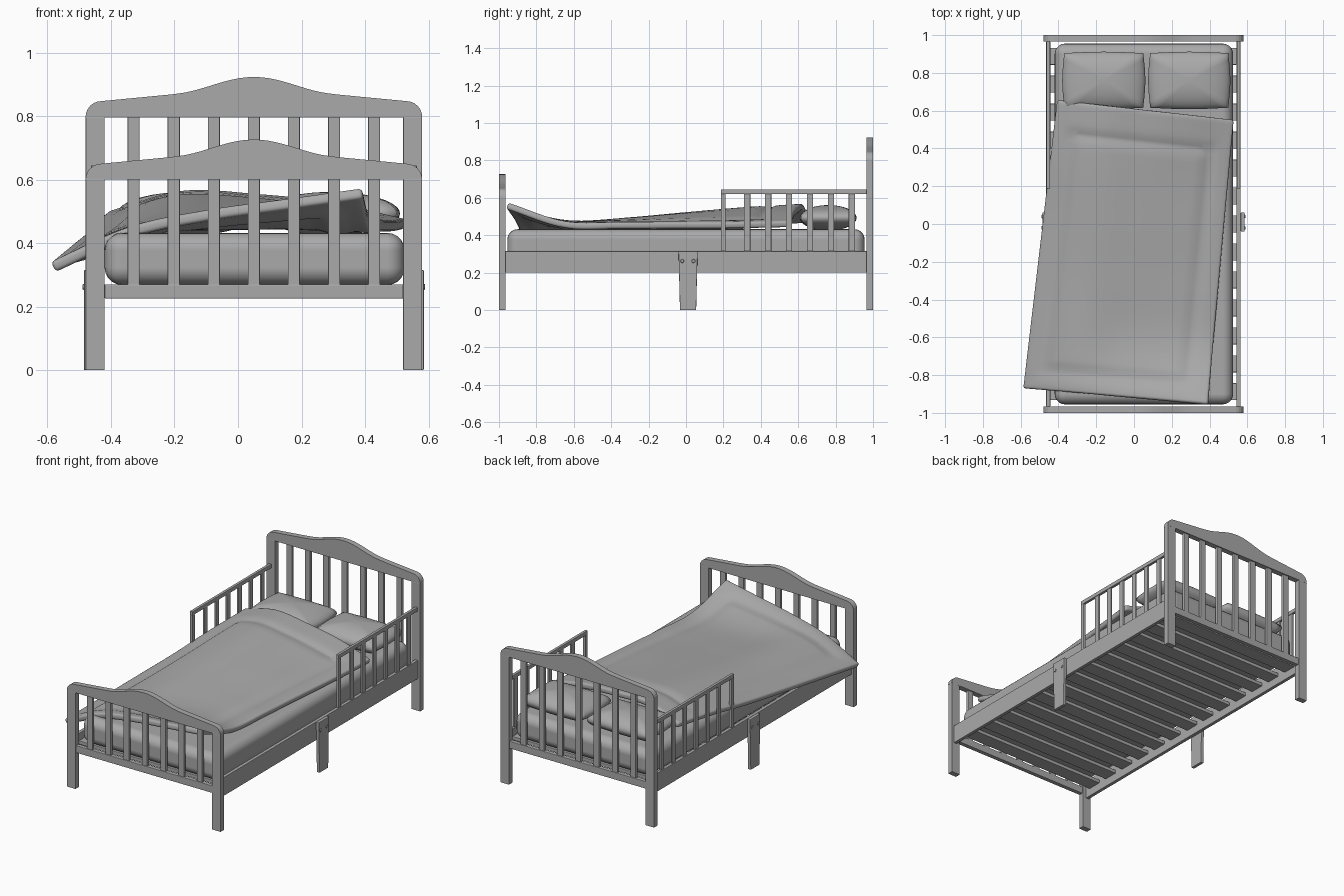
import bpy, bmesh, math

cube = bpy.data.objects.get("Cube")
if cube:
    bpy.data.objects.remove(cube, do_unlink=True)

grey = bpy.data.materials.new("grey")
grey.use_nodes = True
COL = (0.4, 0.4, 0.4, 1)
grey.diffuse_color = COL
grey.node_tree.nodes["Principled BSDF"].inputs["Base Color"].default_value = COL

CX = 0.05      # middle line of the bed frame
HALF = 0.53    # half width of the frame


def make(name, bm, smooth=False):
    bmesh.ops.recalc_face_normals(bm, faces=bm.faces)
    me = bpy.data.meshes.new(name)
    bm.to_mesh(me)
    bm.free()
    me.materials.append(grey)
    for p in me.polygons:
        p.use_smooth = smooth
    ob = bpy.data.objects.new(name, me)
    bpy.context.scene.collection.objects.link(ob)
    return ob


def bevel(ob, width, segments=2):
    m = ob.modifiers.new("bevel", "BEVEL")
    m.width, m.segments = width, segments
    m.limit_method = "ANGLE"
    return m


def box(name, x, y, z, edge=0.003, smooth=False, segments=2):
    """Box from (min, max) pairs."""
    bm = bmesh.new()
    bmesh.ops.create_cube(bm, size=1)
    for v in bm.verts:
        v.co = [(r[0] + r[1]) / 2 + c * (r[1] - r[0]) for c, r in zip(v.co, (x, y, z))]
    ob = make(name, bm, smooth)
    if edge:
        bevel(ob, edge, segments).harden_normals = smooth
    return ob


def across(side, a, b):
    """x range at distances a..b from the middle line, on one side."""
    return sorted((CX + side * a, CX + side * b))


# Head and foot boards
def end_board(name, y0, y1, under, shoulder):
    pts = [(-HALF, under), (HALF, under)]
    r = 0.05
    for i in range(7):      # rounded shoulder
        a = math.pi / 2 * i / 6
        pts.append((HALF - r + r * math.cos(a), shoulder - r + r * math.sin(a)))
    n = 40
    for i in range(1, n):   # arched crest
        x = (HALF - r) * (1 - 2 * i / n)
        d = abs(x)
        z = shoulder + 0.022 * min(1, (HALF - r - d) / 0.23)
        if d < 0.27:
            z += 0.027 * (1 + math.cos(math.pi * d / 0.27))
        pts.append((x, z))
    for i in range(6, -1, -1):
        a = math.pi / 2 * i / 6
        pts.append((-HALF + r - r * math.cos(a), shoulder - r + r * math.sin(a)))
    bm = bmesh.new()
    face = bm.faces.new([bm.verts.new((CX + x, y0, z)) for x, z in pts])
    ext = bmesh.ops.extrude_face_region(bm, geom=[face])["geom"]
    bmesh.ops.translate(bm, vec=(0, y1 - y0, 0),
                        verts=[g for g in ext if isinstance(g, bmesh.types.BMVert)])
    make(name + "_crest", bm)
    for side, label in ((-1, "right"), (1, "left")):
        box(f"{name}_{label}_post", across(side, 0.47, HALF), (y0, y1), (0, under + 0.001), 0.002)
    box(name + "_lower_rail", (CX - 0.47, CX + 0.47), (y0 + 0.004, y1 - 0.004), (0.225, 0.27))
    for i in range(-3, 4):
        x = CX + i * 0.1262
        box(f"{name}_slat", (x - 0.019, x + 0.019), (y0 + 0.008, y1 - 0.008), (0.265, under + 0.005))


end_board("headboard", 0.965, 1.0, 0.795, 0.847)
end_board("footboard", -1.0, -0.965, 0.6, 0.65)

# Side rails, guard rails and centre legs
for side, label in ((-1, "right"), (1, "left")):
    box(label + "_side_rail", across(side, 0.493, 0.515), (-0.966, 0.966), (0.2, 0.315))
    guard = across(side, 0.495, 0.513)
    box(label + "_guard_top", guard, (0.187, 0.966), (0.62, 0.645))
    box(label + "_guard_post", guard, (0.187, 0.212), (0.314, 0.622))
    for i in range(6):
        y = 0.31 + i * 0.112
        box(label + "_guard_slat", across(side, 0.498, 0.51), (y, y + 0.034), (0.314, 0.622))
    leg = box(label + "_centre_leg", across(side, 0.515, 0.535), (-0.04, 0.062), (0, 0.315))
    for v in leg.data.vertices:     # tapered foot
        if v.co.z < 0.1:
            v.co.y = 0.011 + (v.co.y - 0.011) * 0.85
    for y in (-0.02, 0.04):
        bm = bmesh.new()
        bmesh.ops.create_cone(bm, cap_ends=True, segments=16, radius1=0.011,
                              radius2=0.008, depth=0.006)
        bolt = make(label + "_bolt", bm)
        bolt.rotation_euler.y = side * math.pi / 2
        bolt.location = (CX + side * 0.536, y, 0.262)

# Base slats under the mattress
for i in range(13):
    y = (i - 6) * 0.148
    box("base_slat", (CX - 0.494, CX + 0.494), (y - 0.045, y + 0.045), (0.248, 0.27))

# Mattress
box("mattress", (-0.42, 0.525), (-0.955, 0.955), (0.268, 0.432), 0.055, True, 5)


# Pillows
def pillow(name, x0, x1):
    bm = bmesh.new()
    bmesh.ops.create_uvsphere(bm, u_segments=48, v_segments=24, radius=1)
    for v in bm.verts:
        x, y, z = v.co
        m = max(abs(x), abs(y))
        s = (math.hypot(x, y) / m) ** 0.85 if m > 1e-5 else 1
        v.co = ((x0 + x1) / 2 + x * s * (x1 - x0) / 2, 0.76 + y * s * 0.152, 0.493 + z * 0.068)
    make(name, bm, True)


pillow("right_pillow", -0.38, 0.06)
pillow("left_pillow", 0.075, 0.51)

# Blanket: heights run right to left, rows from foot to head
HEIGHTS = [
    (0.34, 0.45, 0.505, 0.54, 0.575),
    (0.37, 0.465, 0.475, 0.48, 0.475),
    (0.40, 0.485, 0.495, 0.485, 0.47),
    (0.43, 0.515, 0.52, 0.50, 0.47),
    (0.47, 0.545, 0.54, 0.51, 0.47),
    (0.50, 0.565, 0.555, 0.53, 0.475),
]


def spline(vals, t):
    n = len(vals) - 1
    i = min(int(t * n), n - 1)
    f = t * n - i
    b, c = vals[i], vals[i + 1]
    a = vals[i - 1] if i else 2 * b - c
    d = vals[i + 2] if i + 2 <= n else 2 * c - b
    return b + 0.5 * f * (c - a + f * (2 * a - 5 * b + 4 * c - d + f * (3 * (b - c) + d - a)))


def lerp(a, b, t):
    return a + (b - a) * t


NU, NV = 36, 54
bm = bmesh.new()
rows = []
for j in range(NV + 1):
    v = j / NV
    row = []
    for i in range(NU + 1):
        u = i / NU
        x = lerp(lerp(-0.59, 0.39, u), lerp(-0.41, 0.53, u), v)
        y = lerp(lerp(-0.87, -0.95, u), lerp(0.655, 0.55, u), v)
        z = spline([spline(h, u) for h in HEIGHTS], v)
        # stitched border
        d = min(u, (1 - u) * 0.85, v * 1.5, (1 - v) * 1.5 - 0.07)
        z -= 0.012 * math.exp(-((d - 0.1) / 0.025) ** 2)
        row.append(bm.verts.new((x, y, z)))
    rows.append(row)
for j in range(NV):
    for i in range(NU):
        bm.faces.new((rows[j][i], rows[j][i + 1], rows[j + 1][i + 1], rows[j + 1][i]))
blanket = make("blanket", bm, True)
if blanket.data.polygons[0].normal.z < 0:
    blanket.data.flip_normals()
solid = blanket.modifiers.new("thickness", "SOLIDIFY")
solid.thickness, solid.offset = 0.035, -1
bevel(blanket, 0.012, 3)
